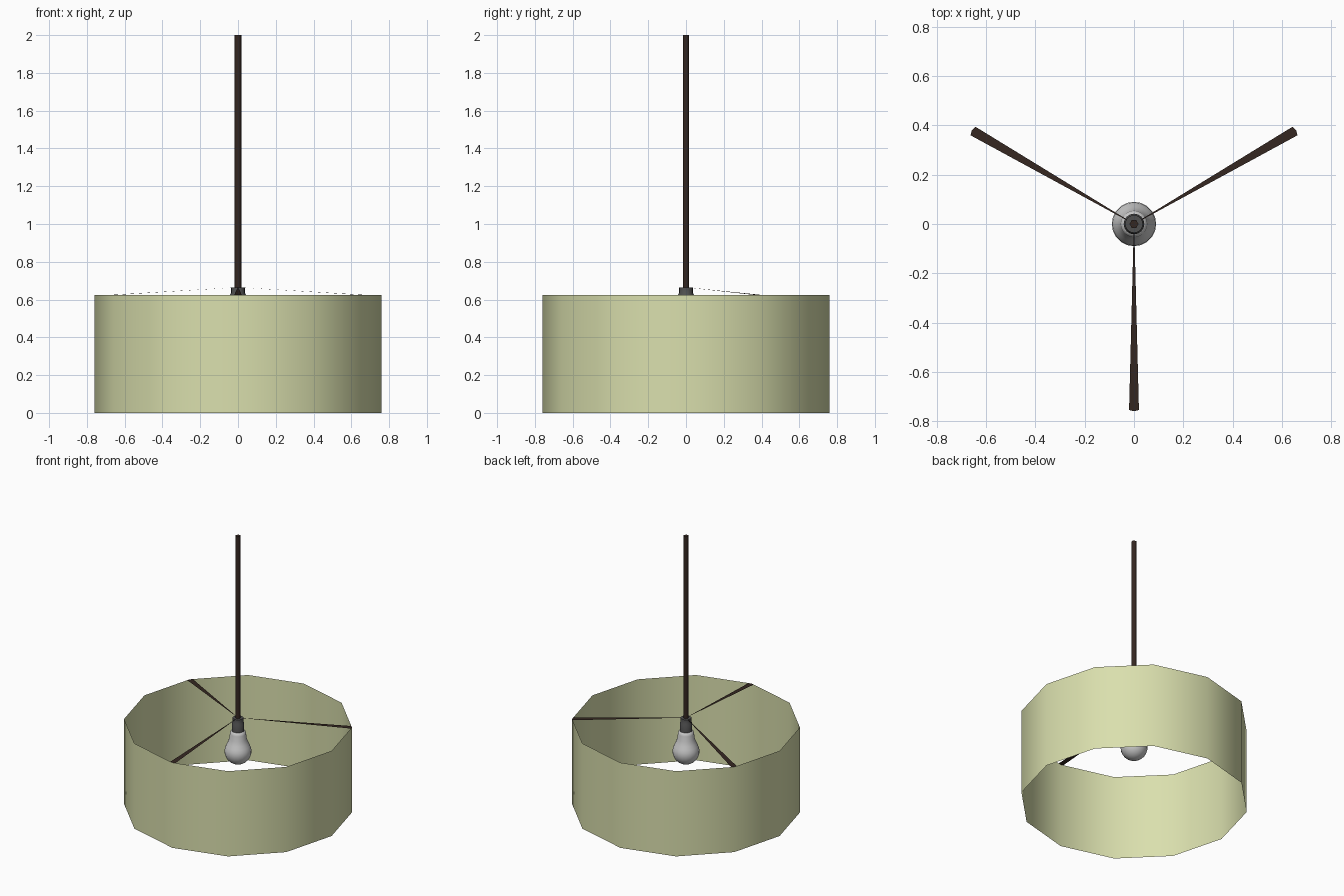
import bpy, bmesh
from math import sin, cos, pi, tan, radians

if "Cube" in bpy.data.objects:
    bpy.data.objects.remove(bpy.data.objects["Cube"])


def material(name, rgb):
    m = bpy.data.materials.new(name)
    m.diffuse_color = (*rgb, 1)
    m.use_nodes = True
    m.node_tree.nodes["Principled BSDF"].inputs["Base Color"].default_value = m.diffuse_color
    return m


def make_object(name, verts, faces, mat=None, smooth_angle=None):
    mesh = bpy.data.meshes.new(name)
    mesh.from_pydata(verts, [], faces)
    bm = bmesh.new()
    bm.from_mesh(mesh)
    bmesh.ops.remove_doubles(bm, verts=bm.verts, dist=1e-5)
    bm.to_mesh(mesh)
    bm.free()
    obj = bpy.data.objects.new(name, mesh)
    bpy.context.collection.objects.link(obj)
    if mat:
        mesh.materials.append(mat)
    if smooth_angle:
        bpy.ops.object.select_all(action='DESELECT')
        obj.select_set(True)
        bpy.context.view_layer.objects.active = obj
        bpy.ops.object.shade_smooth_by_angle(angle=radians(smooth_angle))
    return obj


def lathe(name, profile, sides, mat=None, smooth_angle=None):
    """Revolve (radius, z) points, listed bottom to top, about the z axis."""
    verts = [(r * cos(2 * pi * i / sides), r * sin(2 * pi * i / sides), z)
             for r, z in profile for i in range(sides)]
    faces = [(k * sides + i, k * sides + (i + 1) % sides,
              (k + 1) * sides + (i + 1) % sides, (k + 1) * sides + i)
             for k in range(len(profile) - 1) for i in range(sides)]
    return make_object(name, verts, faces, mat, smooth_angle)


green = material("shade_green", (0.70, 0.74, 0.42))
brown = material("dark_brown", (0.035, 0.02, 0.015))
dark = material("socket_grey", (0.08, 0.08, 0.08))

R, TOP = 0.76, 0.625

# Open twelve-sided drum shade, a single thin sheet
lathe("shade", [(R, 0), (R, TOP)], 12, green, 40)

# Hexagonal hanging rod
lathe("rod", [(0, 0.65), (0.018, 0.65), (0.018, 2), (0, 2)], 6, brown, 65)

# Lamp socket
lathe("socket", [(0, 0.56), (0.042, 0.56), (0.042, 0.625), (0.036, 0.635),
                 (0.036, 0.665), (0, 0.665)], 16, dark, 35)

# Bulb: shouldered neck flowing into a round globe
globe = [(0.09 * cos(a), 0.42 + 0.09 * sin(a))
         for a in [radians(-90 + 13 * i) for i in range(10)]]
globe[0] = (0, 0.33)
lathe("bulb", globe + [(0.07, 0.483), (0.058, 0.515), (0.054, 0.55),
                       (0.050, 0.565), (0.038, 0.575), (0, 0.575)], 20, None, 50)

# Three flat tapering spokes from the socket to the rim corners
HALF = 0.02
for n, deg in enumerate((30, 150, 270)):
    a = radians(deg)
    outline = [(0.015, -0.001, 0.664), (R - HALF * tan(pi / 12), -HALF, TOP),
               (R, 0, TOP), (R - HALF * tan(pi / 12), HALF, TOP),
               (0.015, 0.001, 0.664)]
    verts = [(x * cos(a) - y * sin(a), x * sin(a) + y * cos(a), z)
             for x, y, z in outline]
    make_object(f"spoke_{n + 1}", verts, [(0, 1, 2, 3, 4)], brown)
